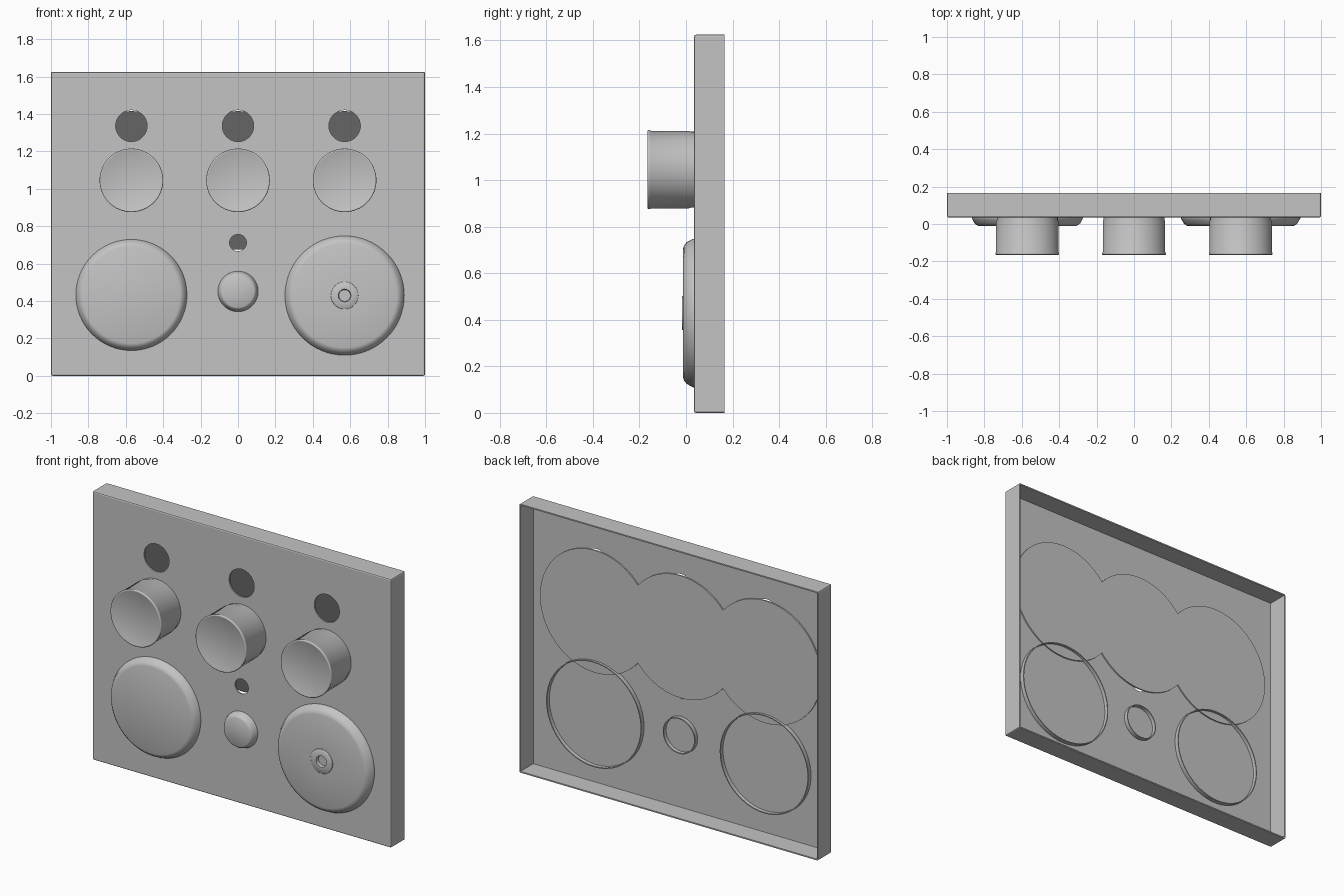
import bpy, bmesh, math
from mathutils import Matrix

cube = bpy.data.objects.get("Cube")
if cube:
    bpy.data.objects.remove(cube, do_unlink=True)


def material(name, value):
    mat = bpy.data.materials.new(name)
    mat.use_nodes = True
    colour = (value, value, value, 1)
    mat.diffuse_color = colour
    mat.node_tree.nodes["Principled BSDF"].inputs["Base Color"].default_value = colour
    return mat


GREY = material("light grey", 0.55)
DARK = material("dark grey", 0.13)
FRONT, BACK, HEIGHT = 0.035, 0.165, 1.625
SHEET = 0.008
SEGMENTS = 64


def activate(obj):
    bpy.ops.object.select_all(action='DESELECT')
    obj.select_set(True)
    bpy.context.view_layer.objects.active = obj


def finish(bm, name):
    mesh = bpy.data.meshes.new(name)
    bm.to_mesh(mesh)
    bm.free()
    obj = bpy.data.objects.new(name, mesh)
    bpy.context.collection.objects.link(obj)
    mesh.materials.append(GREY)
    return obj


def lathe(name, x, z, profile):
    """Turn a (radius, y) profile about the front-to-back axis."""
    bm = bmesh.new()
    verts = [bm.verts.new((r, y, 0)) for r, y in profile]
    edges = [bm.edges.new(pair) for pair in zip(verts, verts[1:])]
    bmesh.ops.spin(bm, geom=verts + edges, cent=(0, 0, 0), axis=(0, 1, 0),
                   angle=math.tau, steps=SEGMENTS, use_merge=True)
    bmesh.ops.remove_doubles(bm, verts=bm.verts, dist=0.0002)
    bmesh.ops.recalc_face_normals(bm, faces=bm.faces)
    bmesh.ops.translate(bm, verts=bm.verts, vec=(x, 0, z))
    obj = finish(bm, name)
    activate(obj)
    bpy.ops.object.shade_smooth_by_angle(angle=math.radians(50))
    return obj


def button(name, x, z, outer, inner, front, centre):
    """Button with a sloping, softened rim and a thin collar behind the panel."""
    slope = outer - inner
    collar, floor = 0.068, FRONT + SHEET + 0.002
    lathe(name, x, z, centre + [
        (inner, front), (inner + 0.3 * slope, front + 0.004),
        (inner + 0.65 * slope, front + 0.015), (outer - 0.004, FRONT - 0.012),
        (outer, FRONT - 0.005), (outer, collar), (outer - 0.006, collar),
        (outer - 0.006, floor), (0, floor)])


# Panel: a shallow tray, open at the back
bm = bmesh.new()
bmesh.ops.create_cube(bm, size=1, matrix=Matrix.Translation(
    (0, (FRONT + BACK) / 2, HEIGHT / 2)) @ Matrix.Diagonal((2, BACK - FRONT, HEIGHT, 1)))
bmesh.ops.delete(bm, geom=[f for f in bm.faces if f.normal.y > 0.5], context='FACES')
bmesh.ops.bevel(bm, geom=[e for e in bm.edges if not e.is_boundary],
                offset=0.008, segments=2, affect='EDGES', profile=0.5)
panel = finish(bm, "panel")
shell = panel.modifiers.new("thickness", 'SOLIDIFY')
shell.thickness = SHEET
shell.offset = -1

# Windows: one above each knob and a small one below the middle knob
columns = (-0.57, 0, 0.57)
cutters = []
for x, z, r in [(x, 1.336, 0.084) for x in columns] + [(0, 0.711, 0.045)]:
    bm = bmesh.new()
    place = Matrix.Translation((x, FRONT, z)) @ Matrix.Rotation(math.pi / 2, 4, 'X')
    bmesh.ops.create_cone(bm, cap_ends=True, segments=SEGMENTS, radius1=r, radius2=r,
                          depth=0.1, matrix=place)
    cutter = finish(bm, "window_cutter")
    cutter.hide_render = True
    cutters.append(cutter)
    cut = panel.modifiers.new("window", 'BOOLEAN')
    cut.operation = 'DIFFERENCE'
    cut.solver = 'EXACT'
    cut.object = cutter

activate(panel)
for mod in list(panel.modifiers):
    bpy.ops.object.modifier_apply(modifier=mod.name)
bpy.ops.object.shade_flat()
for cutter in cutters:
    bpy.data.objects.remove(cutter, do_unlink=True)

# Knobs, each with a wide dial disc just behind the panel
dial_front, dial_back = 0.046, 0.054
for side, x in zip(("right", "middle", "left"), columns):
    lathe(side + "_knob", x, 1.045, [
        (0, -0.164), (0.16, -0.164), (0.162, -0.165), (0.167, -0.165), (0.17, -0.162),
        (0.17, -0.155), (0.167, -0.15), (0.167, 0.01), (0.163, 0.022),
        (0.163, 0.05), (0, 0.05)])
    dial = lathe(side + "_dial", x, 1.045, [
        (0, dial_front), (0.37, dial_front), (0.37, dial_back), (0, dial_back)])
    dial.data.materials.append(DARK)
    for face in dial.data.polygons:
        if face.normal.y < -0.5:
            face.material_index = 1

# Buttons along the bottom; the left one has a raised washer with a socket
washer = [(0, 0), (0.031, 0), (0.034, -0.018), (0.071, -0.018), (0.073, -0.016),
          (0.073, -0.012)]
button("right_button", -0.57, 0.432, 0.297, 0.26, -0.01, [(0, -0.01)])
button("left_button", 0.57, 0.429, 0.319, 0.278, -0.012, washer)
button("middle_button", 0, 0.451, 0.108, 0.085, -0.008, [(0, -0.008)])
